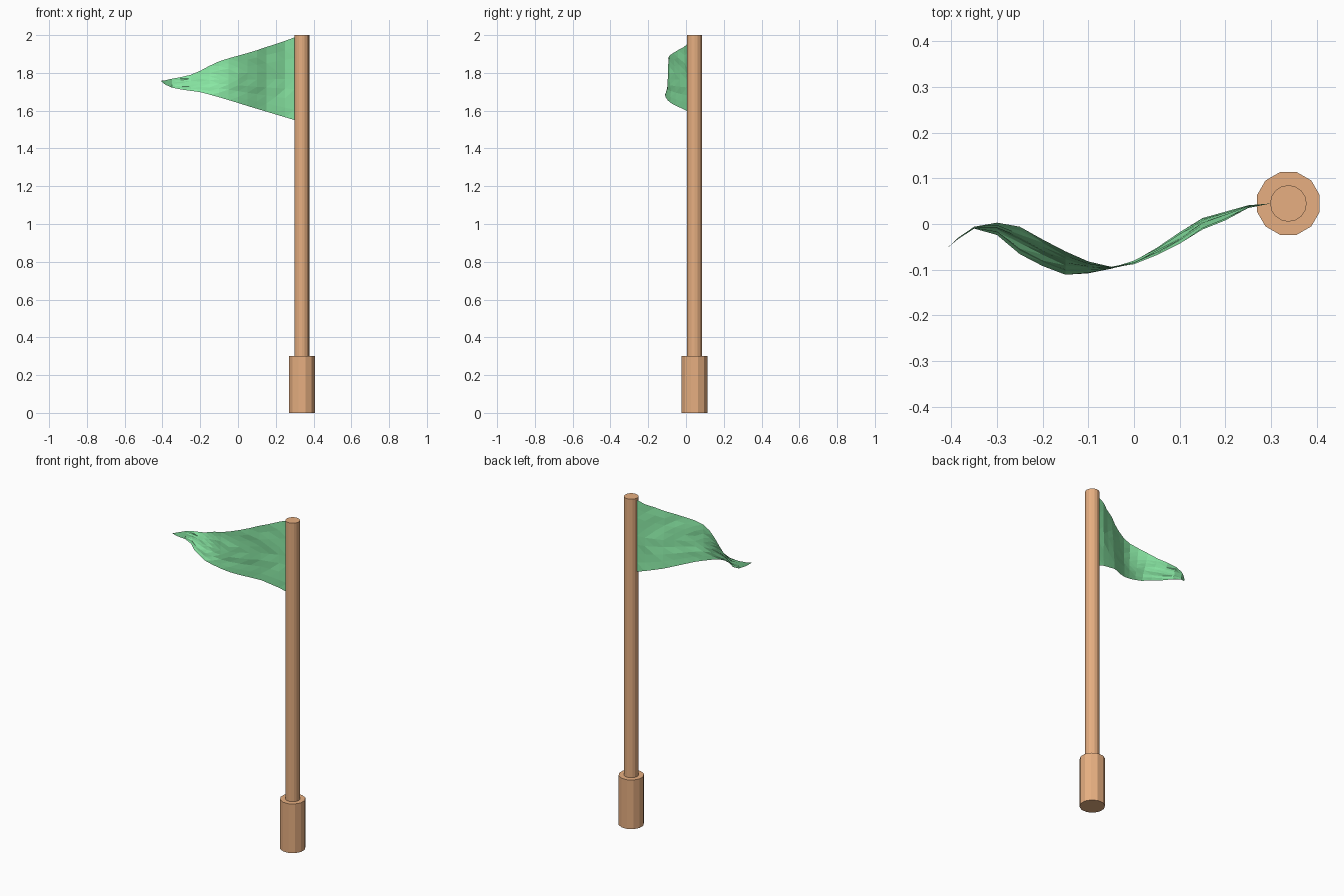
import bpy, bmesh, math, random

if "Cube" in bpy.data.objects:
    bpy.data.objects.remove(bpy.data.objects["Cube"])

random.seed(3)


def material(name, rgb):
    m = bpy.data.materials.new(name)
    m.diffuse_color = (*rgb, 1)
    m.use_nodes = True
    m.node_tree.nodes["Principled BSDF"].inputs["Base Color"].default_value = m.diffuse_color
    return m


wood = material("wood_orange", (0.80, 0.43, 0.22))
cloth = material("cloth_green", (0.25, 0.80, 0.37))
PX, PY = 0.338, 0.045


def post(name, radius, z0, z1, sides, turn=0.0):
    bpy.ops.mesh.primitive_cylinder_add(vertices=sides, radius=radius, depth=z1 - z0,
                                        location=(PX, PY, (z0 + z1) / 2),
                                        rotation=(0, 0, turn))
    ob = bpy.context.object
    ob.name = name
    ob.data.materials.append(wood)


# Thick socket at the foot and the slim pole standing in it
post("pole_base", 0.071, 0.0, 0.30, 12, math.radians(15))
post("pole", 0.04, 0.30, 2.0, 16)

# Pennant stations: x, top edge (y, z), bottom edge (y, z)
stations = [
    (0.300, 0.045, 1.988, 0.045, 1.550),
    (0.250, 0.036, 1.970, 0.041, 1.565),
    (0.200, 0.008, 1.953, 0.027, 1.580),
    (0.150, -0.012, 1.937, 0.013, 1.595),
    (0.100, -0.043, 1.920, -0.018, 1.610),
    (0.050, -0.068, 1.905, -0.052, 1.625),
    (0.000, -0.088, 1.891, -0.081, 1.641),
    (-0.050, -0.094, 1.877, -0.098, 1.656),
    (-0.100, -0.082, 1.861, -0.108, 1.671),
    (-0.150, -0.060, 1.838, -0.111, 1.685),
    (-0.200, -0.034, 1.811, -0.092, 1.698),
    (-0.250, -0.006, 1.790, -0.066, 1.705),
    (-0.300, 0.003, 1.778, -0.024, 1.712),
    (-0.350, -0.006, 1.769, -0.010, 1.722),
    (-0.385, -0.030, 1.761, -0.033, 1.738),
    (-0.407, -0.051, 1.758, -0.051, 1.756),
]
ROWS = 8
bm = bmesh.new()
grid = []
for i, (x, yt, zt, yb, zb) in enumerate(stations):
    col = []
    for j in range(ROWS + 1):
        t = j / ROWS
        # small creases inside the cloth only
        inner = 0 < j < ROWS and 0 < i < len(stations) - 3
        dy = random.uniform(-0.003, 0.003) if inner else 0
        col.append(bm.verts.new((x, yt + (yb - yt) * t + dy, zt + (zb - zt) * t)))
    grid.append(col)
for a, b in zip(grid, grid[1:]):
    for j in range(ROWS):
        bm.faces.new((a[j], a[j + 1], b[j + 1], b[j]))
bm.normal_update()
if sum(f.normal.y for f in bm.faces) < 0:
    bmesh.ops.reverse_faces(bm, faces=bm.faces[:])
bmesh.ops.triangulate(bm, faces=bm.faces[:])
mesh = bpy.data.meshes.new("pennant")
bm.to_mesh(mesh)
bm.free()
mesh.materials.append(cloth)
bpy.context.collection.objects.link(bpy.data.objects.new("pennant", mesh))
